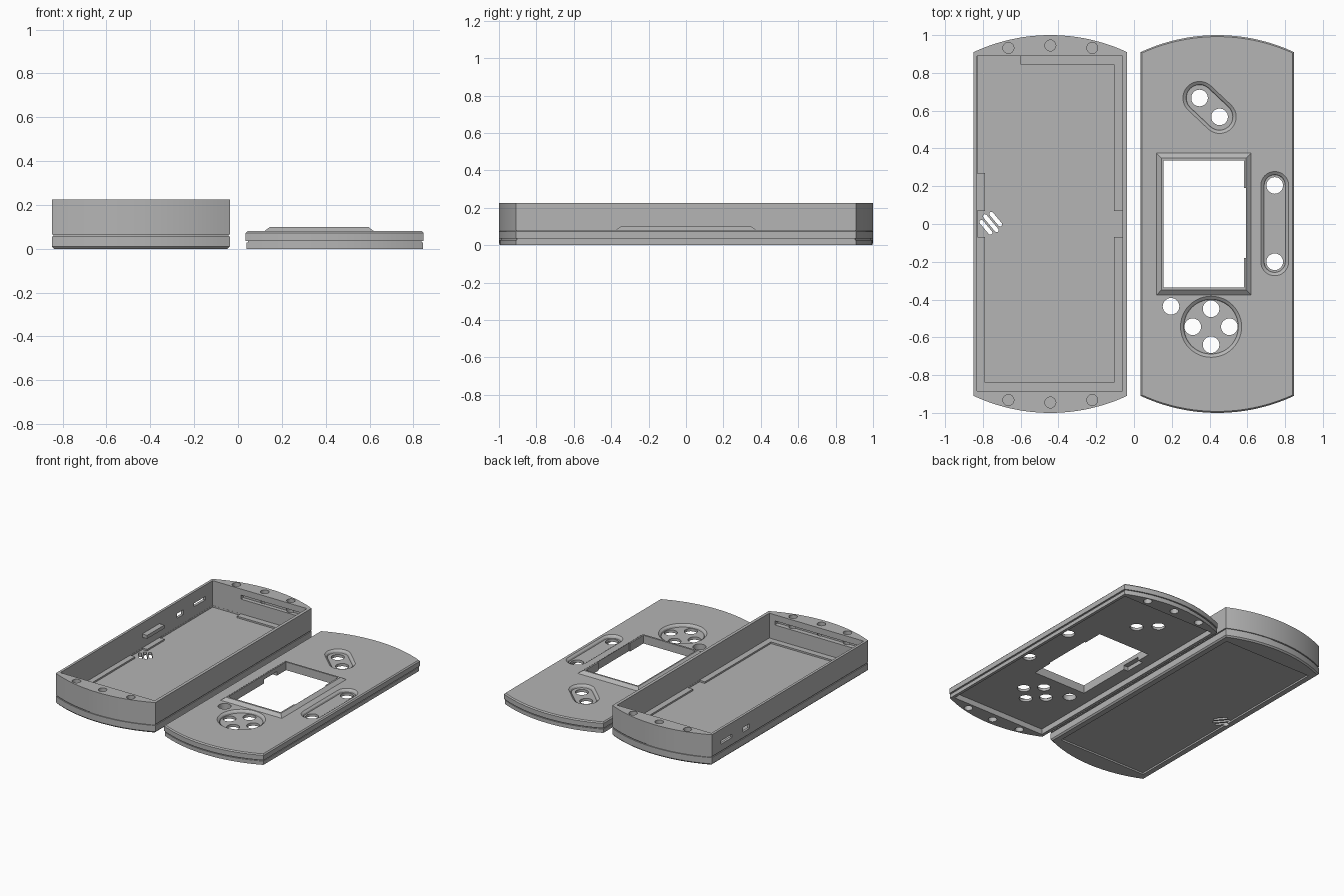
import bpy, bmesh, math
from mathutils import Vector

if "Cube" in bpy.data.objects:
    bpy.data.objects.remove(bpy.data.objects["Cube"], do_unlink=True)

grey = bpy.data.materials.new("plain grey")
grey.use_nodes = True
colour = (0.46, 0.46, 0.46, 1)
grey.diffuse_color = colour
grey.node_tree.nodes["Principled BSDF"].inputs["Base Color"].default_value = colour


def loft(name, layers):
    """Closed solid through (outline, z) layers with equal point counts."""
    bm = bmesh.new()
    rings = [[bm.verts.new((x, y, z)) for x, y in pts] for pts, z in layers]
    n = len(rings[0])
    bm.faces.new(rings[0][::-1])
    bm.faces.new(rings[-1])
    for a, b in zip(rings, rings[1:]):
        for i in range(n):
            j = (i + 1) % n
            bm.faces.new((a[i], a[j], b[j], b[i]))
    bmesh.ops.recalc_face_normals(bm, faces=bm.faces)
    mesh = bpy.data.meshes.new(name)
    bm.to_mesh(mesh)
    bm.free()
    mesh.materials.append(grey)
    ob = bpy.data.objects.new(name, mesh)
    bpy.context.collection.objects.link(ob)
    return ob


def prism(pts, z0, z1, name="cutter"):
    return loft(name, [(pts, z0), (pts, z1)])


def rect(x0, x1, y0, y1):
    return [(x0, y0), (x1, y0), (x1, y1), (x0, y1)]


def circle(x, y, r, n=32):
    return [(x + r * math.cos(2 * math.pi * i / n), y + r * math.sin(2 * math.pi * i / n))
            for i in range(n)]


def pill(a, b, r, n=16):
    """Rounded slot outline around the segment a-b."""
    start = math.atan2(b[1] - a[1], b[0] - a[0]) - math.pi / 2
    pts = []
    for (cx, cy), s in ((b, start), (a, start + math.pi)):
        pts += [(cx + r * math.cos(s + math.pi * i / n), cy + r * math.sin(s + math.pi * i / n))
                for i in range(n + 1)]
    return pts


def shell_outline(cx, inset, n=24):
    """Straight sides with shallow arcs at both ends."""
    half, sag = 0.406, 0.09
    radius = (half * half + sag * sag) / (2 * sag)
    w = half - inset
    arc = [(w - 2 * w * i / n) for i in range(n + 1)]
    top = [(x, 1 - inset - radius + math.sqrt(radius ** 2 - x * x)) for x in arc]
    return [(cx + x, y) for x, y in top] + [(cx - x, -y) for x, y in top]


def combine(ob, tool, operation="DIFFERENCE"):
    mod = ob.modifiers.new("cut", "BOOLEAN")
    mod.operation, mod.solver, mod.object = operation, "EXACT", tool
    bpy.context.view_layer.objects.active = ob
    bpy.ops.object.modifier_apply(modifier=mod.name)
    bpy.data.objects.remove(tool, do_unlink=True)


def finish(ob):
    bpy.ops.object.select_all(action="DESELECT")
    ob.select_set(True)
    bpy.context.view_layer.objects.active = ob
    bpy.ops.object.shade_smooth_by_angle(angle=math.radians(25))


def screw_holes(ob, cx, z0, z1):
    for side in (-1, 1):
        for dx, y in ((-0.222, 0.932), (0, 0.945), (0.222, 0.932)):
            combine(ob, prism(circle(cx + dx, side * y, 0.029), z0, z1))


# Deep tray with a groove around the outside
CX = -0.443
case = loft("case_tray", [(shell_outline(CX, i), z) for z, i in (
    (0, 0.01), (0.01, 0), (0.056, 0), (0.056, 0.007), (0.064, 0.007), (0.064, 0), (0.225, 0))])
combine(case, prism(rect(-0.83, -0.06, -0.885, 0.89), 0.042, 0.3))

# Lower floor inside a narrow ledge with gaps
for area in ((-0.79, -0.105, -0.84, 0.845), (-0.829, -0.6, 0.27, 0.889), (-0.829, -0.061, -0.07, 0.07)):
    combine(case, prism(rect(*area), 0.03, 0.1))

# Slots under the rim at both ends
combine(case, prism(rect(-0.6, -0.105, 0.87, 0.92), 0.15, 0.18))
combine(case, prism(rect(-0.79, -0.105, -0.92, -0.87), 0.15, 0.18))

# Shallow panel recess underneath
combine(case, prism(rect(-0.80, -0.086, -0.86, 0.86), -0.1, 0.012))
screw_holes(case, CX, 0.08, 0.3)

# Port openings through the long outer wall
for y, half, z0, z1 in ((0.74, 0.065, 0.115, 0.14), (0.51, 0.038, 0.105, 0.14)):
    combine(case, prism(rect(-0.9, -0.81, y - half, y + half), z0, z1))

# Round vent made of diagonal slots
along = Vector((1, -1.2)).normalized()
across = Vector((-along.y, along.x))
for offset in (-0.034, 0, 0.034):
    centre = Vector((-0.758, 0.004)) + across * offset
    reach = math.sqrt(0.056 ** 2 - offset ** 2) - 0.008
    combine(case, prism(pill(centre - along * reach, centre + along * reach, 0.011, 6), -0.1, 0.1))
finish(case)

# Small bar on the inside of the long wall
finish(prism(rect(-0.835, -0.79, 0.07, 0.27), 0.12, 0.145, "wall_bar"))

# Lid plate with groove and chamfered top edge
LX = 0.441
lid = loft("lid_plate", [(shell_outline(LX, i), z) for z, i in (
    (0, 0.004), (0.028, 0.004), (0.028, 0.01), (0.036, 0.01), (0.036, 0), (0.072, 0), (0.08, 0.008))])
combine(lid, prism(rect(0.062, 0.822, -0.885, 0.885), -0.1, 0.04))
screw_holes(lid, LX, -0.1, 0.04)

# Raised sloping frame around the window
bezel = loft("bezel", [(rect(0.37 - 0.25 + i, 0.37 + 0.25 - i, -0.375 + i, 0.375 - i), z)
                       for z, i in ((0.06, 0), (0.08, 0), (0.1, 0.026))])
combine(lid, bezel, "UNION")
combine(lid, prism(rect(0.156, 0.582, -0.335, 0.337), -0.1, 0.3))
combine(lid, prism(rect(0.57, 0.592, -0.18, 0.19), -0.1, 0.3))
combine(lid, prism(rect(0.12, 0.16, 0.08, 0.23), -0.1, 0.07))

# Button wells: sunk areas with sloping edges, then holes through them
pair = [(0.347, 0.667), (0.453, 0.567)]
slider = [(0.745, 0.204), (0.745, -0.2)]
pad = (0.408, -0.544)


def well(shape, r):
    combine(lid, loft("cutter", [(shape(r - 0.018), 0.06), (shape(r - 0.014), 0.07),
                                 (shape(r), 0.0801), (shape(r), 0.12)]))


well(lambda r: pill(*pair, r), 0.088)
well(lambda r: pill(*slider, r), 0.074)
well(lambda r: circle(*pad, r, 48), 0.162)
pad_holes = [(pad[0] + dx, pad[1] + dy) for dx, dy in ((0.097, 0), (-0.097, 0), (0, 0.095), (0, -0.095))]
for x, y in pair + slider + pad_holes + [(0.196, -0.436)]:
    combine(lid, prism(circle(x, y, 0.044), -0.1, 0.3))
finish(lid)
